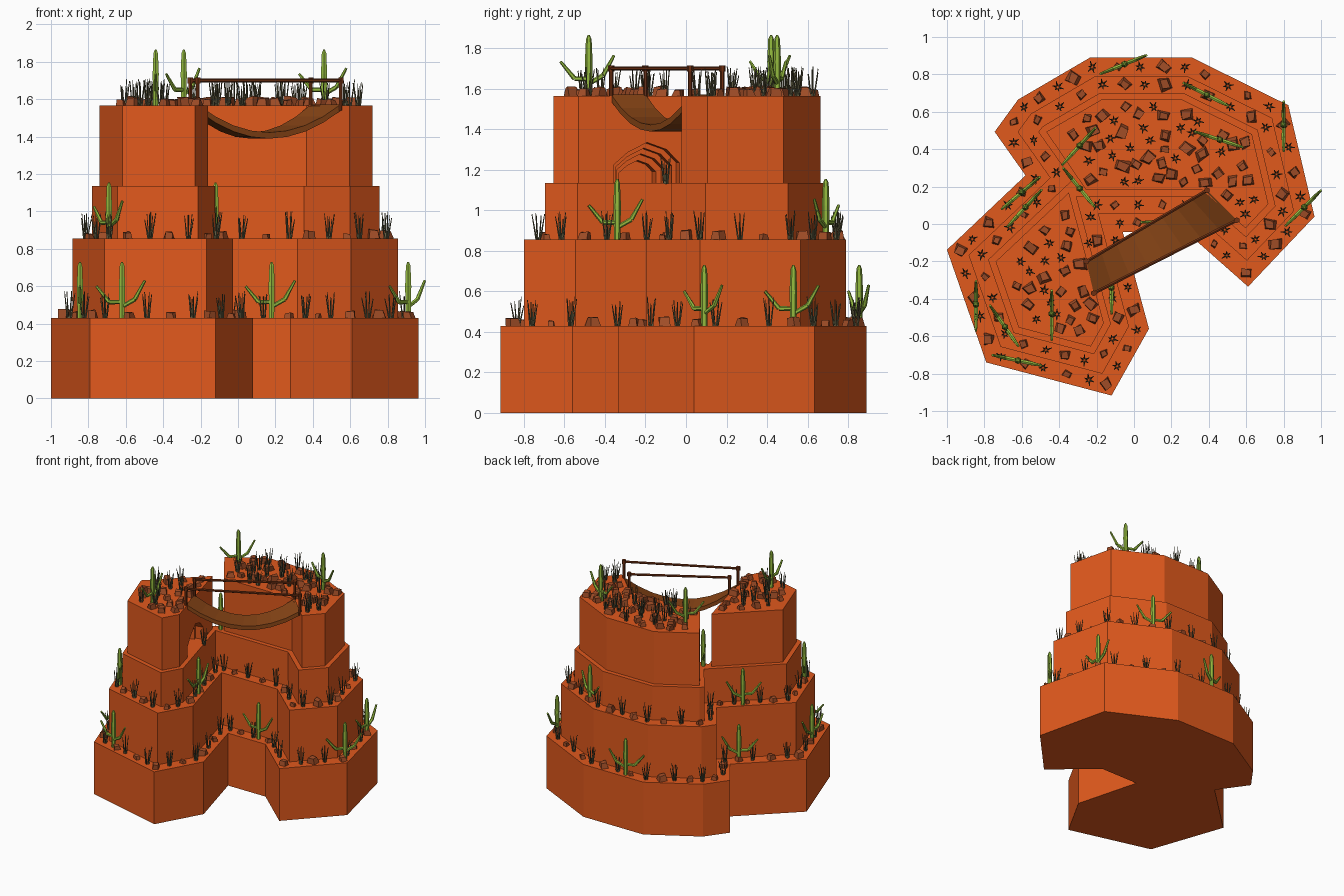
import bpy, bmesh, math, random
from mathutils import Vector, Matrix

if "Cube" in bpy.data.objects:
    bpy.data.objects.remove(bpy.data.objects["Cube"])

random.seed(4)

def material(name, rgb):
    m = bpy.data.materials.new(name)
    m.diffuse_color = (*rgb, 1)
    m.use_nodes = True
    m.node_tree.nodes["Principled BSDF"].inputs["Base Color"].default_value = m.diffuse_color
    return m

CLAY = material("red_clay", (0.75, 0.10, 0.012))
STONE = material("stone", (0.36, 0.075, 0.02))
GREEN = material("cactus_green", (0.30, 0.50, 0.05))
DRY = material("dry_grass", (0.13, 0.12, 0.06))
WOOD = material("plank_wood", (0.25, 0.06, 0.008))
DARK = material("rail_wood", (0.16, 0.03, 0.006))

def make(name, bm, mat):
    bmesh.ops.recalc_face_normals(bm, faces=bm.faces)
    me = bpy.data.meshes.new(name)
    bm.to_mesh(me)
    bm.free()
    me.materials.append(mat)
    ob = bpy.data.objects.new(name, me)
    bpy.context.collection.objects.link(ob)
    return ob

def prism(name, pts, z0, z1):
    bm = bmesh.new()
    lo = [bm.verts.new((x, y, z0)) for x, y in pts]
    hi = [bm.verts.new((x, y, z1)) for x, y in pts]
    bm.faces.new(lo[::-1])
    bm.faces.new(hi)
    n = len(pts)
    for i in range(n):
        j = (i + 1) % n
        bm.faces.new((lo[i], lo[j], hi[j], hi[i]))
    return make(name, bm, CLAY)

def inset(pts, d):
    out = []
    for i, p in enumerate(pts):
        a, b, c = Vector(pts[i - 1]), Vector(p), Vector(pts[(i + 1) % len(pts)])
        e, f = (b - a).normalized(), (c - b).normalized()
        n1, n2 = Vector((-e.y, e.x)), Vector((-f.y, f.x))
        out.append(tuple(b + (n1 + n2) * d / (1 + n1.dot(n2))))
    return out

def rod(bm, a, b, r1, r2, seg=6):
    a, b = Vector(a), Vector(b)
    d = b - a
    m = Matrix.Translation((a + b) / 2) @ d.to_track_quat('Z', 'Y').to_matrix().to_4x4()
    bmesh.ops.create_cone(bm, cap_ends=True, segments=seg, radius1=r1, radius2=r2,
                          depth=d.length, matrix=m)

# Terraced cliff: one outline (counter-clockwise), inset for every tier
BASE = [(-0.06, -0.043), (0.28, -0.043), (0.61, -0.335), (0.965, 0.04), (0.825, 0.635),
        (0.31, 0.89), (-0.235, 0.89), (-0.62, 0.665), (-0.745, 0.493), (-0.58, 0.26),
        (-1.0, -0.138), (-0.79, -0.74), (-0.12, -0.917), (0.08, -0.56)]
Z1, Z2, Z3, Z4 = 0.43, 0.855, 1.135, 1.565
prism("cliff_base", BASE, 0, Z1)
prism("cliff_second_tier", inset(BASE, 0.10), Z1, Z2)
prism("cliff_third_tier", inset(BASE, 0.19), Z2, Z3)
# The top tier pinches off into two separate islands
top = inset(BASE, 0.225)
big = [(-0.256, top[1][1])] + top[1:9]
small = [(-0.348, 0.168)] + top[10:14]
prism("cliff_top_large", big, Z3, Z4)
small_ob = prism("cliff_top_small", small, Z3, Z4)

# Cave with stepped walls cut into the small island
along = (Vector(small[0]) - Vector(small[4])).normalized()
inward = Vector((-along.y, along.x))
mouth = Vector(small[4]) + along * 0.35
arch = [(-0.17, -0.04), (-0.17, 0.09), (-0.10, 0.15), (0.0, 0.20), (0.10, 0.165),
        (0.165, 0.10), (0.165, -0.04)]
bm = bmesh.new()
rings = []
for depth, s in [(-0.06, 1), (0.06, 1), (0.06, .86), (0.12, .86), (0.12, .72),
                 (0.18, .72), (0.18, .56), (0.25, .56)]:
    ring = []
    for u, h in arch:
        p = mouth + along * u * s + inward * depth
        ring.append(bm.verts.new((p.x, p.y, Z3 + (h * s if h > 0 else h))))
    rings.append(ring)
for r, q in zip(rings, rings[1:]):
    for i in range(len(arch)):
        j = (i + 1) % len(arch)
        bm.faces.new((r[i], r[j], q[j], q[i]))
bm.faces.new(rings[0])
bm.faces.new(rings[-1])
cutter = make("cave_cutter", bm, CLAY)
cutter.hide_render = True
mod = small_ob.modifiers.new("cave", 'BOOLEAN')
mod.operation, mod.solver, mod.object = 'DIFFERENCE', 'EXACT', cutter
bpy.context.view_layer.objects.active = small_ob
bpy.ops.object.modifier_apply(modifier="cave")
bpy.data.objects.remove(cutter)

# Sagging plank bridge
A0, A1 = Vector((-0.255, -0.20)), Vector((0.39, 0.18))
B0, B1 = Vector((-0.215, -0.37)), Vector((0.55, 0.02))
bm = bmesh.new()
N, prev = 8, None
for i in range(N + 1):
    t = i / N
    z = 1.572 - 0.15 * 4 * t * (1 - t)
    a, b = A0.lerp(A1, t), B0.lerp(B1, t)
    cur = [bm.verts.new((p.x, p.y, h)) for p, h in
           ((a, z), (b, z), (b, z - 0.033), (a, z - 0.033))]
    if prev:
        for k in range(4):
            bm.faces.new((prev[k], prev[(k + 1) % 4], cur[(k + 1) % 4], cur[k]))
    else:
        bm.faces.new(cur)
    prev = cur
bm.faces.new(prev)
make("bridge_deck", bm, WOOD)

# Bridge posts with caps, and hand rails
bm = bmesh.new()
for a, b in ((A0, A1), (B0, B1)):
    for p in (a, b):
        rod(bm, (p.x, p.y, 1.54), (p.x, p.y, 1.71), 0.011, 0.011)
        rod(bm, (p.x, p.y, 1.685), (p.x, p.y, 1.715), 0.016, 0.016)
    rod(bm, (a.x, a.y, 1.70), (b.x, b.y, 1.70), 0.010, 0.010)
make("bridge_rails", bm, DARK)

# Cacti: x, y, ledge height, turn in degrees
CACTI = [(-.05, .855, Z1, 22), (.39, .69, Z2, -27), (.80, .53, Z1, 90), (.91, .09, Z1, 45),
         (-.12, -.34, Z2, 90), (.46, .45, Z4, -18), (-.29, .42, Z4, 48), (-.29, .19, Z3, -51),
         (-.44, -.48, Z4, 90), (-.58, .09, Z2, 47), (-.60, .17, Z1, 40), (-.69, -.55, Z2, -55),
         (-.845, -.43, Z1, 90), (-.62, -.73, Z1, -12), (.18, .01, Z1, 0)]
bm = bmesh.new()
for x, y, z, turn in CACTI:
    c, s = math.cos(math.radians(turn)), math.sin(math.radians(turn))
    def P(u, h):
        return (x + u * c, y + u * s, z + h)
    rod(bm, P(0, -0.01), P(0, 0.17), 0.015, 0.019)
    rod(bm, P(0, 0.17), P(0, 0.28), 0.019, 0.014)
    rod(bm, P(0, 0.28), P(0, 0.30), 0.014, 0.005)
    for arm in (((0, .085), (-.07, .085), (-.14, .17)), ((0, .06), (.07, .10), (.125, .20))):
        rod(bm, P(*arm[0]), P(*arm[1]), 0.011, 0.012)
        rod(bm, P(*arm[1]), P(*arm[2]), 0.012, 0.007)
make("cacti", bm, GREEN)

# Scatter helpers for rocks and grass
rocks, grass = bmesh.new(), bmesh.new()

def add_rock(x, y, z, size):
    m = Matrix.Translation((x, y, z + size * 0.25)) @ Matrix.Rotation(random.uniform(0, 6.28), 4, 'Z')
    verts = bmesh.ops.create_cube(rocks, size=1)["verts"]
    for v in verts:
        k = 0.75 if v.co.z > 0 else 1.0
        v.co = m @ Vector((v.co.x * size * k * random.uniform(.6, 1.15),
                           v.co.y * size * k * random.uniform(.5, 1.0),
                           v.co.z * size * random.uniform(.5, .85)))

def add_grass(x, y, z):
    a0 = random.uniform(0, 6.28)
    for k in range(6):
        a = a0 + k * 1.047
        lean = random.uniform(.018, .034)
        rod(grass, (x + .009 * math.cos(a), y + .009 * math.sin(a), z - .005),
            (x + lean * math.cos(a), y + lean * math.sin(a), z + random.uniform(.10, .145)),
            0.005, 0.002, 4)

def inside(p, poly):
    hit = False
    for i, (x2, y2) in enumerate(poly):
        x1, y1 = poly[i - 1]
        if (y1 > p[1]) != (y2 > p[1]) and p[0] < (x2 - x1) * (p[1] - y1) / (y2 - y1) + x1:
            hit = not hit
    return hit

# Rocks and grass along the two ledges
for d, z in ((0.05, Z1), (0.145, Z2)):
    path, carry, count = inset(BASE, d), 0.05, 0
    for i, p in enumerate(path):
        a, b = Vector(p), Vector(path[(i + 1) % len(path)])
        L = (b - a).length
        while carry < L:
            q = a.lerp(b, carry / L)
            if count % 2:
                add_rock(q.x, q.y, z, random.uniform(.04, .075))
            else:
                add_grass(q.x, q.y, z)
            count += 1
            carry += random.uniform(.09, .14)
        carry -= L
add_grass(-0.24, -0.10, Z3)

# Rocks and grass over both summits
for poly, total in ((big, 58), (small, 28)):
    placed, tries = [], 0
    while len(placed) < total and tries < 4000:
        tries += 1
        p = (random.uniform(-.75, .75), random.uniform(-.7, .7))
        ok = all(inside((p[0] + i, p[1] + j), poly) for i in (-.035, .035) for j in (-.035, .035))
        if ok and all(math.dist(p, q) > 0.068 for q in placed):
            if len(placed) % 10 < 3:
                add_grass(*p, Z4)
            else:
                add_rock(*p, Z4, random.uniform(.05, .08))
            placed.append(p)
make("rocks", rocks, STONE)
make("grass_tufts", grass, DRY)
